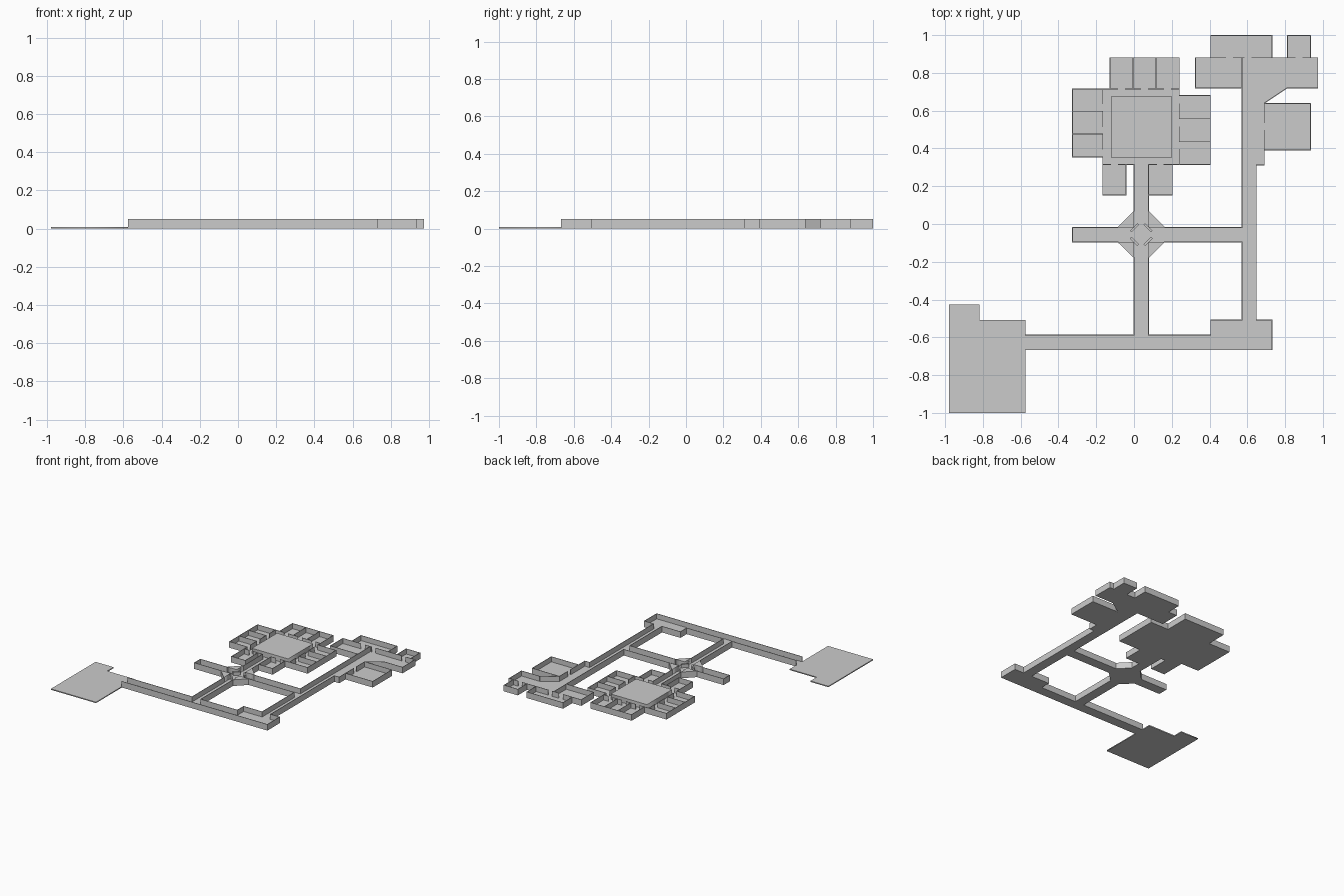
import bpy, bmesh
from mathutils import Vector, Matrix

if "Cube" in bpy.data.objects:
    bpy.data.objects.remove(bpy.data.objects["Cube"])

H, T, FLOOR, DOOR = 0.05, 0.004, 0.008, 0.04


def slab(name, loops, h):
    """Filled flat plate from closed 2D loops (inner loops become holes)."""
    cu = bpy.data.curves.new(name, 'CURVE')
    cu.dimensions, cu.fill_mode, cu.extrude = '2D', 'BOTH', h / 2
    for pts in loops:
        sp = cu.splines.new('POLY')
        sp.points.add(len(pts) - 1)
        for p, (x, y) in zip(sp.points, pts):
            p.co = (x, y, 0, 1)
        sp.use_cyclic_u = True
    ob = bpy.data.objects.new(name, cu)
    bpy.context.collection.objects.link(ob)
    ob.location.z = h / 2
    bpy.ops.object.select_all(action='DESELECT')
    ob.select_set(True)
    bpy.context.view_layer.objects.active = ob
    bpy.ops.object.convert(target='MESH')
    return ob


def walls(name, paths, h=H, t=T):
    """Thin upright walls along 2D polylines."""
    bm = bmesh.new()
    for path in paths:
        for a, b in zip(path, path[1:]):
            a, b = Vector((*a, 0)), Vector((*b, 0))
            d = b - a
            rot = Vector((1, 0, 0)).rotation_difference(d) if d.x > -0.999 * d.length \
                else Matrix.Identity(3).to_quaternion()
            mid = (a + b) / 2 + Vector((0, 0, h / 2))
            bmesh.ops.create_cube(bm, size=1, matrix=Matrix.LocRotScale(
                mid, rot, Vector((d.length + t, t, h))))
    me = bpy.data.meshes.new(name)
    bm.to_mesh(me)
    bm.free()
    ob = bpy.data.objects.new(name, me)
    bpy.context.collection.objects.link(ob)


def doored(a, b, f):
    """Split wall a-b around a doorway centred at fraction f."""
    a, b = Vector(a), Vector(b)
    d = (b - a).normalized() * DOOR / 2
    m = a.lerp(b, f)
    return [s for s in ([a, m - d], [m + d, b]) if (s[1] - s[0]).length > 0.004]


# Outer outline: south hall, east wing, north cell block, crossing, west hall
east = [(-.575, -.666), (.73, -.666), (.73, -.508), (.647, -.508), (.647, .312),
        (.69, .312), (.69, .392), (.935, .392), (.935, .635), (.69, .64), (.81, .72),
        (.973, .72), (.973, .88), (.935, .88), (.935, .998), (.812, .998),
        (.812, .88), (.73, .88), (.73, .998), (.406, .998), (.406, .88),
        (.325, .88), (.325, .72), (.572, .72), (.572, -.018), (.161, -.018)]
cells = [(.077, .068), (.077, .153), (.203, .153), (.203, .315), (.404, .315),
         (.404, .68), (.24, .68), (.24, .88), (-.127, .88), (-.127, .715),
         (-.325, .715), (-.325, .355), (-.165, .355), (-.165, .153),
         (-.042, .153), (-.042, .315), (0, .315)]
west = [(0, .068), (-.085, -.018), (-.325, -.018), (-.325, -.095),
        (-.085, -.095), (0, -.178), (0, -.588), (-.575, -.588)]
outer = east + cells + west
court = [(.077, -.588), (.077, -.178), (.161, -.095), (.572, -.095),
         (.572, -.508), (.406, -.508), (.406, -.588)]

slab("floor", [outer, court], FLOOR)
walls("outer_walls", [outer, court + court[:1]])

# Flat open yard at the south-west
slab("yard", [[(-.98, -1), (-.575, -1), (-.575, -.508), (-.818, -.508),
               (-.818, -.427), (-.98, -.427)]], FLOOR)

# Solid core in the middle of the cell block
slab("core_block", [[(-.122, .353), (.202, .353), (.202, .675), (-.122, .675)]], H)

# Cell partitions and their doorways
parts = [[(.077, .153), (.077, .315)]]
for x in (-.005, .117):
    parts.append([(x, .715), (x, .88)])
for y0, x0, x1 in ((.355, -.325, -.165), (.315, .24, .404)):
    for k in (1, 2):
        parts.append([(x0, y0 + k * .121), (x1, y0 + k * .121)])
for k in range(3):
    parts += doored((-.127 + k * .122, .715), (-.127 + (k + 1) * .122, .715), .5)
    parts += doored((-.165, .355 + k * .12), (-.165, .475 + k * .12), .18)
    parts += doored((.24, .315 + k * .121), (.24, .436 + k * .121), .82)
for x in (-.165, .077):
    parts += doored((x, .315), (x + .125, .315), .5)
parts += [[(-.165, .715), (-.127, .715)], [(.24, .68), (.24, .715)]]
walls("cell_partitions", parts)

# East wing partitions
wing = [[(.572, .72), (.572, .88)]]
wing += doored((.69, .392), (.69, .64), .5)
wing += doored((.406, .88), (.572, .88), .6)
wing += doored((.572, .88), (.73, .88), .2)
wing += doored((.812, .88), (.935, .88), .5)
walls("east_wing_partitions", wing)

# Crossing: solid corner fillets and a small central counter
cx, cy = .0385, -.056
for i, (sx, sy) in enumerate(((1, 1), (-1, 1), (-1, -1), (1, -1))):
    slab(f"crossing_corner_{i}", [[(cx + sx * a, cy + sy * b) for a, b in
         ((.0385, .123), (.0385, .0385), (.123, .0385))]], H)
walls("central_counter", [[(cx + sx * .02, cy + sy * .052), (cx + sx * .052, cy + sy * .02)]
      for sx in (1, -1) for sy in (1, -1)], .035, .012)
